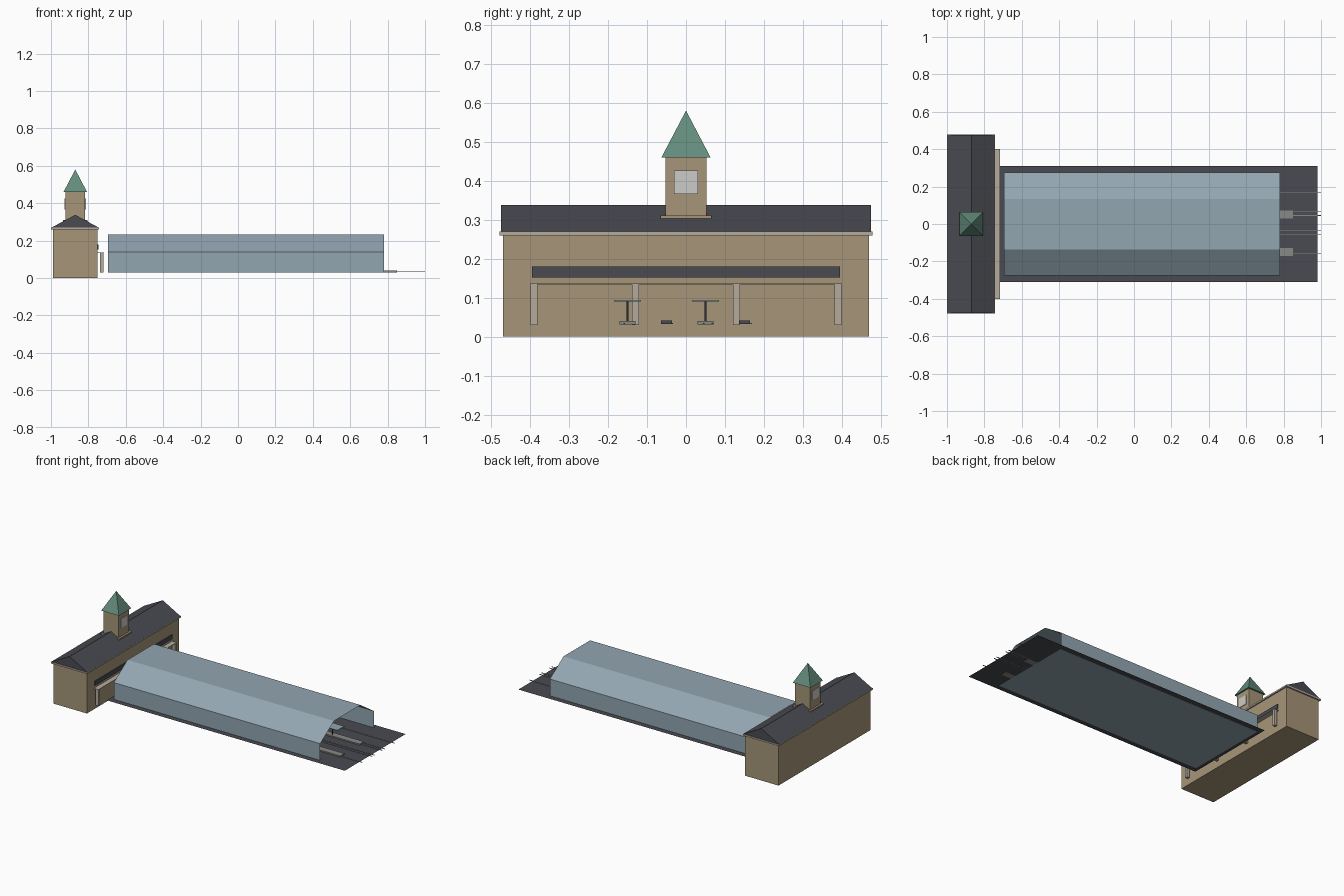
import bpy
import bmesh

cube = bpy.data.objects.get("Cube")
if cube:
    bpy.data.objects.remove(cube, do_unlink=True)


def material(name, rgb):
    m = bpy.data.materials.new(name)
    m.use_nodes = True
    m.diffuse_color = (*rgb, 1)
    m.node_tree.nodes["Principled BSDF"].inputs["Base Color"].default_value = (*rgb, 1)
    return m


STONE = material("sandstone", (0.38, 0.30, 0.19))
TRIM = material("pale_trim", (0.46, 0.41, 0.34))
SLATE = material("dark_slate", (0.065, 0.07, 0.083))
GLASS = material("blue_glass", (0.29, 0.38, 0.44))
COPPER = material("green_copper", (0.125, 0.26, 0.2))
CLOCK = material("clock_white", (0.6, 0.6, 0.58))
CONCRETE = material("platform_grey", (0.25, 0.25, 0.24))
IRON = material("black_iron", (0.025, 0.028, 0.032))


def add_mesh(name, verts, faces, mat):
    mesh = bpy.data.meshes.new(name)
    mesh.from_pydata(verts, [], faces)
    bm = bmesh.new()
    bm.from_mesh(mesh)
    bmesh.ops.recalc_face_normals(bm, faces=bm.faces)
    bm.to_mesh(mesh)
    bm.free()
    mesh.materials.append(mat)
    obj = bpy.data.objects.new(name, mesh)
    bpy.context.collection.objects.link(obj)
    return obj


def box(name, xs, ys, zs, mat):
    verts = [(x, y, z) for x in xs for y in ys for z in zs]
    faces = [(0, 1, 3, 2), (4, 6, 7, 5), (0, 4, 5, 1),
             (2, 3, 7, 6), (0, 2, 6, 4), (1, 5, 7, 3)]
    return add_mesh(name, verts, faces, mat)


def block(name, x, y, half, zs, mat):
    return box(name, (x - half, x + half), (y - half, y + half), zs, mat)


def extrude(name, profile, along, start, end, mat, caps=True):
    """Sweep a closed (across, z) profile along the x or y axis."""
    place = (lambda p, t: (t, p[0], p[1])) if along == "x" else (lambda p, t: (p[0], t, p[1]))
    n = len(profile)
    verts = [place(p, t) for t in (start, end) for p in profile]
    faces = [(i, (i + 1) % n, (i + 1) % n + n, i + n) for i in range(n)]
    if caps:
        faces += [tuple(range(n)), tuple(range(n, 2 * n))]
    return add_mesh(name, verts, faces, mat)


# Station building with cornice and gabled roof
TX = -0.87
box("station_building", (-0.99, -0.75), (-0.47, 0.47), (0, 0.26), STONE)
box("cornice", (-1, -0.742), (-0.479, 0.479), (0.26, 0.27), TRIM)
extrude("station_roof", [(-0.997, 0.27), (-0.745, 0.27), (TX, 0.338)], "y", -0.475, 0.475, SLATE)
box("window_band", (-0.751, -0.745), (-0.395, 0.395), (0.152, 0.18), SLATE)

# Clock tower
block("tower_plinth", TX, 0, 0.065, (0.303, 0.311), STONE)
block("tower", TX, 0, 0.053, (0.3, 0.46), STONE)
S = 0.063
add_mesh("tower_spire",
         [(TX - S, -S, 0.46), (TX + S, -S, 0.46), (TX + S, S, 0.46), (TX - S, S, 0.46), (TX, 0, 0.58)],
         [(0, 1, 2, 3), (0, 1, 4), (1, 2, 4), (2, 3, 4), (3, 0, 4)], COPPER)
for side in (-1, 1):
    x = TX + side * 0.054
    box("clock_face", (x - 0.003, x + 0.003), (-0.031, 0.031), (0.366, 0.426), CLOCK)

# Porch on the track side
box("porch_canopy", (-0.75, -0.717), (-0.4, 0.4), (0.134, 0.136), TRIM)
for y in (-0.39, -0.13, 0.13, 0.39):
    box("porch_pillar", (-0.737, -0.718), (y - 0.009, y + 0.009), (0.03, 0.135), TRIM)

# Track bed and open-ended glass train shed
add_mesh("track_bed", [(-0.72, -0.31, 0.032), (0.98, -0.31, 0.032),
                       (0.98, 0.31, 0.032), (-0.72, 0.31, 0.032)], [(0, 1, 2, 3)], SLATE)
half = [(0.275, 0.03), (0.275, 0.14), (0.135, 0.233)]
profile = half + [(-y, z) for y, z in reversed(half)]
extrude("train_shed", profile, "x", -0.695, 0.78, GLASS, caps=False)

# Platforms with canopies on posts
for y in (-0.15, 0.05):
    box("platform", (-0.65, 0.85), (y - 0.021, y + 0.021), (0.031, 0.04), CONCRETE)
    box("platform_canopy", (-0.6, 0.7), (y - 0.035, y + 0.035), (0.09, 0.094), GLASS)
    for i in range(8):
        block("canopy_post", -0.55 + i * 0.17, y, 0.003, (0.04, 0.09), IRON)

# Rails and buffer stops
for y in (0.167, 0.068, 0.045, -0.036, -0.058, -0.159):
    box("rail", (-0.65, 1), (y - 0.002, y + 0.002), (0.032, 0.035), CONCRETE)
for y in (-0.05, 0.15):
    box("buffer_stop", (-0.66, -0.64), (y - 0.014, y + 0.014), (0.032, 0.041), SLATE)
